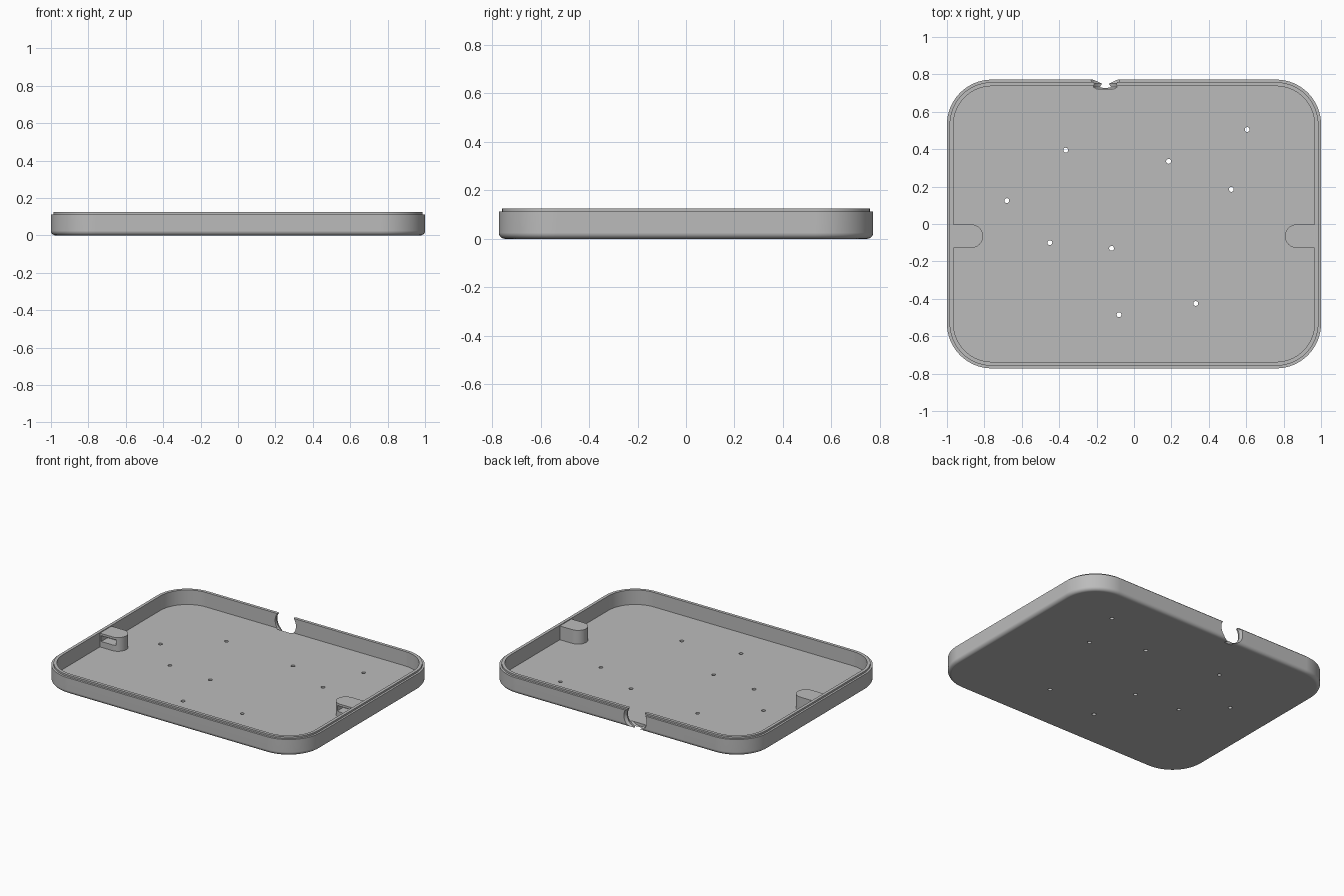
import bpy, bmesh
from math import sin, cos, pi

if "Cube" in bpy.data.objects:
    bpy.data.objects.remove(bpy.data.objects["Cube"], do_unlink=True)

grey = bpy.data.materials.new("plain_grey")
grey.use_nodes = True
grey.diffuse_color = (0.5, 0.5, 0.5, 1)
grey.node_tree.nodes["Principled BSDF"].inputs["Base Color"].default_value = (0.5, 0.5, 0.5, 1)

HALF_X, HALF_Y, CORNER = 1.0, 0.772, 0.24
HEIGHT, LEDGE, FLOOR, WALL, LIP = 0.125, 0.113, 0.025, 0.035, 0.014


def loft(bm, rings):
    """Closed solid through rings of equal length, capped at both ends."""
    loops = [[bm.verts.new(p) for p in ring] for ring in rings]
    for a, b in zip(loops, loops[1:]):
        for i in range(len(a)):
            j = (i + 1) % len(a)
            bm.faces.new((a[i], a[j], b[j], b[i]))
    bm.faces.new(loops[0][::-1])
    bm.faces.new(loops[-1])


def rounded_rect(inset, z, steps=16):
    r = CORNER - inset
    cx, cy = HALF_X - CORNER, HALF_Y - CORNER
    ring = []
    for k, (sx, sy) in enumerate([(1, 1), (-1, 1), (-1, -1), (1, -1)]):
        for i in range(steps + 1):
            a = (k + i / steps) * pi / 2
            ring.append((sx * cx + r * cos(a), sy * cy + r * sin(a), z))
    return ring


def circle(x, y, r, z, n=24):
    return [(x + r * cos(2 * pi * i / n), y + r * sin(2 * pi * i / n), z) for i in range(n)]


def make(name, bm):
    bmesh.ops.recalc_face_normals(bm, faces=bm.faces[:])
    mesh = bpy.data.meshes.new(name)
    bm.to_mesh(mesh)
    bm.free()
    mesh.materials.append(grey)
    obj = bpy.data.objects.new(name, mesh)
    bpy.context.collection.objects.link(obj)
    return obj


def cut_and_shade(obj, cutter):
    """Subtract the cutter, discard it, and shade smooth with sharp edges."""
    mod = obj.modifiers.new("cut", "BOOLEAN")
    mod.operation, mod.solver, mod.object = "DIFFERENCE", "EXACT", cutter
    bpy.context.view_layer.update()
    graph = bpy.context.evaluated_depsgraph_get()
    mesh = bpy.data.meshes.new_from_object(obj.evaluated_get(graph))
    obj.modifiers.clear()
    obj.data = mesh
    bpy.data.objects.remove(cutter, do_unlink=True)
    for other in bpy.context.selected_objects:
        other.select_set(False)
    obj.select_set(True)
    bpy.context.view_layer.objects.active = obj
    bpy.ops.object.shade_smooth_by_angle(angle=pi / 6)
    weighted = obj.modifiers.new("flat_shading", "WEIGHTED_NORMAL")
    weighted.keep_sharp = True


# Tray: rounded bottom edge, outer wall, stepped rim, inner wall, floor
FILLET = 0.025
profile = [(FILLET * (1 - sin(a)), FILLET * (1 - cos(a)))
           for a in (i * pi / 12 for i in range(7))]
profile += [(0, LEDGE), (LIP, LEDGE), (LIP, HEIGHT), (WALL, HEIGHT), (WALL, FLOOR)]
bm = bmesh.new()
loft(bm, [rounded_rect(inset, z) for inset, z in profile])
tray = make("tray", bm)

# Cutter: small floor holes and the flared cable notch in the back wall
bm = bmesh.new()
for x, y in [(-0.68, 0.125), (-0.365, 0.395), (0.185, 0.335), (0.605, 0.505), (0.52, 0.185),
             (-0.45, -0.1), (-0.12, -0.13), (-0.08, -0.485), (0.33, -0.425)]:
    loft(bm, [circle(x, y, 0.013, z) for z in (-0.02, 0.05)])
notch = [(0.723, 0.07), (0.732, 0.081), (0.75, 0.077), (0.775, 0.088), (0.8, 0.098)]
loft(bm, [[(-0.153 + u, y, 0.075 + v) for u, v, _ in circle(0, 0, r, 0, 48)]
          for y, r in notch])
cutter = make("tray_cutter", bm)
cutter.hide_render = True
cut_and_shade(tray, cutter)

# Round-ended side blocks, each with a slot in its front face
TAB_Y, TAB_R, TAB_TOP = -0.065, 0.063, 0.12
for side, name in [(-1, "right_block"), (1, "left_block")]:
    outline = [(0.975, TAB_Y - TAB_R)]
    outline += [(0.87 - TAB_R * sin(a), TAB_Y - TAB_R * cos(a))
                for a in (i * pi / 16 for i in range(17))]
    outline.append((0.975, TAB_Y + TAB_R))
    bm = bmesh.new()
    loft(bm, [[(side * x, y, z) for x, y in outline] for z in (0.01, TAB_TOP)])
    block = make(name, bm)
    bm = bmesh.new()
    loft(bm, [[(side * x, y, z) for x, y in
               [(0.845, -0.2), (0.955, -0.2), (0.955, -0.06), (0.845, -0.06)]]
              for z in (0.065, 0.105)])
    cutter = make("slot_cutter", bm)
    cutter.hide_render = True
    cut_and_shade(block, cutter)
